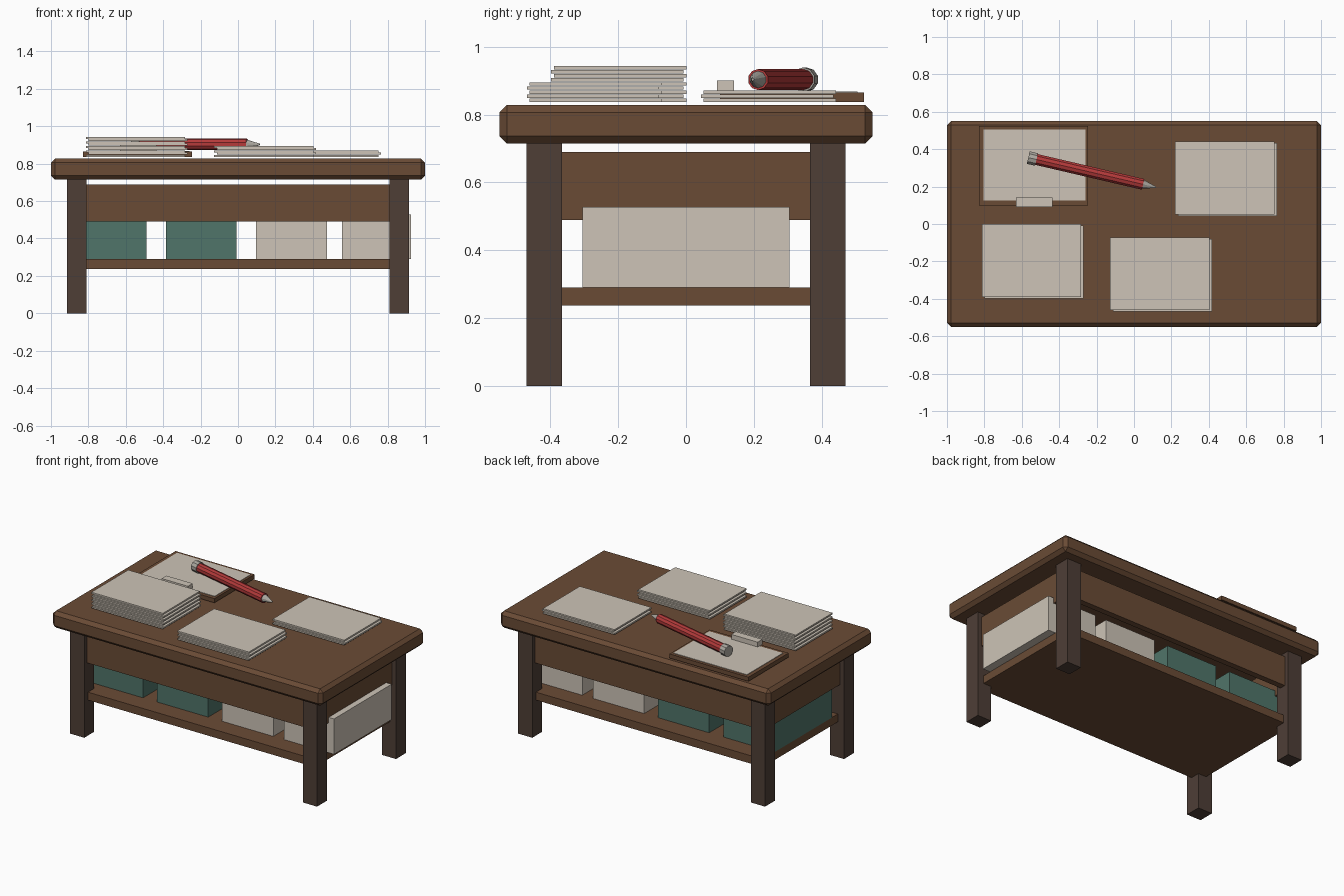
import bpy, math
from mathutils import Vector

if "Cube" in bpy.data.objects:
    bpy.data.objects.remove(bpy.data.objects["Cube"])


def material(name, r, g, b):
    lin = [((c / 255 + 0.055) / 1.055) ** 2.4 for c in (r, g, b)]
    m = bpy.data.materials.new(name)
    m.diffuse_color = (*lin, 1)
    m.use_nodes = True
    m.node_tree.nodes["Principled BSDF"].inputs["Base Color"].default_value = m.diffuse_color
    return m


WOOD = material("brown wood", 106, 75, 53)
DARK = material("dark wood", 78, 62, 54)
TEAL = material("teal", 80, 117, 106)
PAPER = material("paper beige", 205, 196, 183)
RED = material("red", 180, 58, 58)
METAL = material("grey metal", 172, 168, 160)


def box(name, x, y, z, mat, bevel=0):
    """Box from (min, max) ranges on each axis."""
    verts = [(a, b, c) for a in x for b in y for c in z]
    faces = [(0, 1, 3, 2), (4, 6, 7, 5), (0, 4, 5, 1),
             (2, 3, 7, 6), (0, 2, 6, 4), (1, 5, 7, 3)]
    me = bpy.data.meshes.new(name)
    me.from_pydata(verts, [], faces)
    me.materials.append(mat)
    ob = bpy.data.objects.new(name, me)
    bpy.context.collection.objects.link(ob)
    if bevel:
        mod = ob.modifiers.new("chamfer", 'BEVEL')
        mod.width, mod.segments = bevel, 1
    return ob


def rod(name, start, end, r1, r2, mat, sides=10):
    """Faceted cylinder or cone between two points."""
    start, end = Vector(start), Vector(end)
    d = end - start
    bpy.ops.mesh.primitive_cone_add(vertices=sides, radius1=r1, radius2=r2,
                                    depth=d.length, location=(start + end) / 2)
    ob = bpy.context.object
    ob.rotation_euler = d.to_track_quat('Z', 'Y').to_euler()
    ob.name = name
    ob.data.materials.append(mat)


# Table top with chamfered edges
box("table_top", (-1, 1), (-0.55, 0.55), (0.715, 0.828), WOOD, 0.022)

# Legs and apron panels
for sx, xn in ((-1, "left"), (1, "right")):
    for sy, yn in ((-1, "front"), (1, "back")):
        box(f"{yn}_{xn}_leg", sorted((sx * 0.81, sx * 0.915)),
            sorted((sy * 0.365, sy * 0.47)), (0, 0.716), DARK)
    box(f"{xn}_apron", sorted((sx * 0.845, sx * 0.885)), (-0.40, 0.40), (0.49, 0.69), WOOD)
for sy, yn in ((-1, "front"), (1, "back")):
    box(f"{yn}_apron", (-0.85, 0.85), sorted((sy * 0.40, sy * 0.44)), (0.49, 0.69), WOOD)

# Lower shelf and storage boxes
box("lower_shelf", (-0.87, 0.87), (-0.43, 0.43), (0.237, 0.29), WOOD)
for i, (x0, x1, mat) in enumerate(((-0.87, -0.49, TEAL), (-0.385, -0.007, TEAL),
                                   (0.096, 0.475, PAPER), (0.555, 0.925, PAPER))):
    box(f"storage_box_{i + 1}", (x0, x1), (-0.305, 0.305), (0.29, 0.527), mat)


# Paper stacks: alternating, slightly shifted sheets
def stack(name, cx, cy, count):
    for i in range(count):
        s = -1 if i % 2 == 0 else 1
        x, y, z = cx + s * 0.007, cy - s * 0.004, 0.837 + i * 0.012
        box(f"{name}_sheet_{i + 1}", (x - 0.265, x + 0.265),
            (y - 0.195, y + 0.195), (z, z + 0.010), PAPER)


stack("left_stack", -0.542, -0.198, 9)
stack("middle_stack", 0.145, -0.27, 5)
stack("right_stack", 0.492, 0.243, 3)

# Clipboard with page and clip
box("clipboard", (-0.83, -0.245), (0.10, 0.525), (0.837, 0.865), WOOD)
box("clipboard_page", (-0.805, -0.26), (0.125, 0.505), (0.863, 0.868), PAPER)
box("clipboard_clip", (-0.63, -0.435), (0.092, 0.142), (0.864, 0.90), PAPER)

# Pen: cap, body, tip
a = math.radians(-13.1)
base, u = Vector((-0.565, 0.355, 0.903)), Vector((math.cos(a), math.sin(a), 0))
rod("pen_cap", base, base + u * 0.045, 0.036, 0.036, METAL)
rod("pen_body", base + u * 0.04, base + u * 0.63, 0.031, 0.031, RED)
rod("pen_tip", base + u * 0.63, base + u * 0.70, 0.025, 0.004, METAL)
